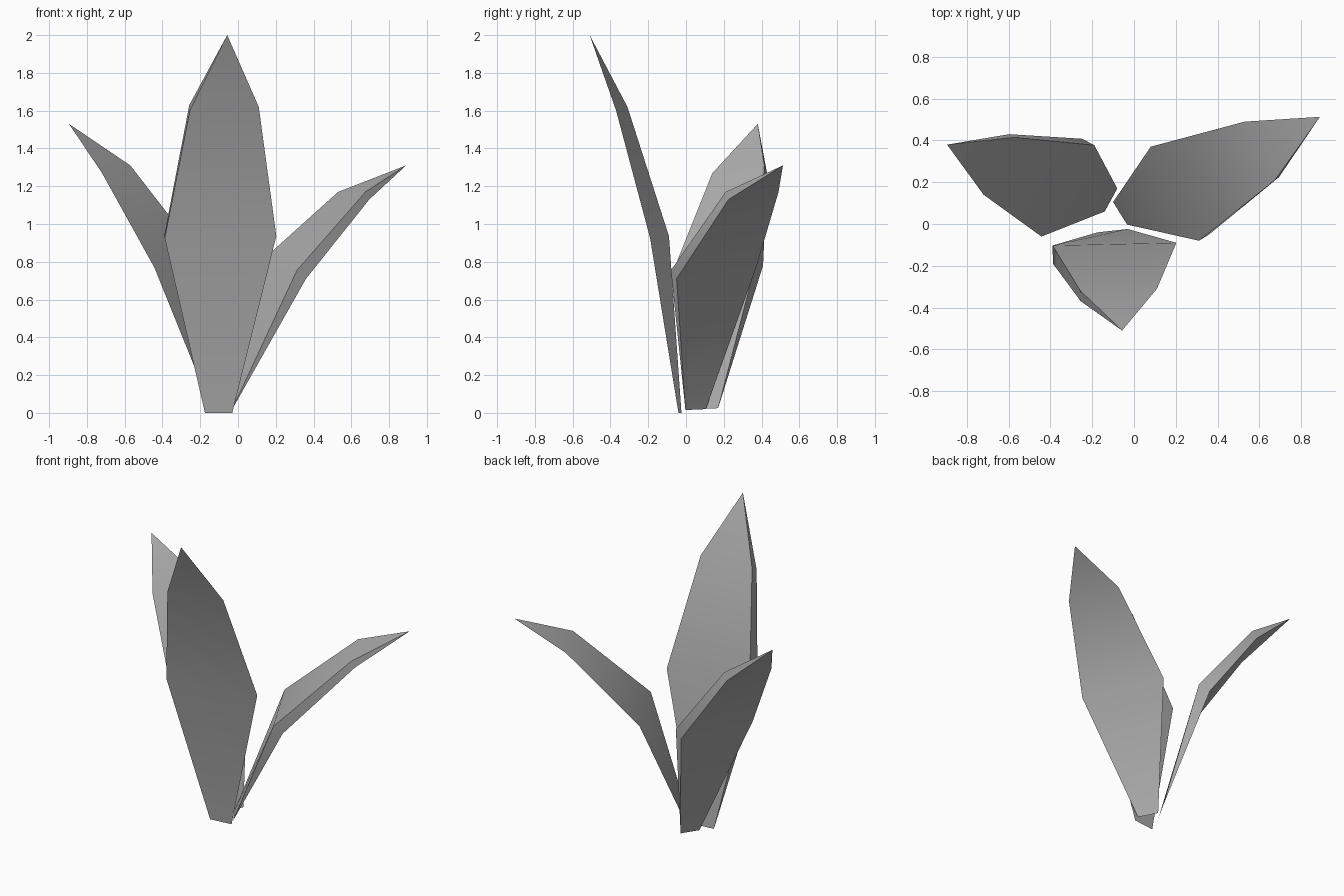
import bpy
import bmesh

if "Cube" in bpy.data.objects:
    bpy.data.objects.remove(bpy.data.objects["Cube"])

# Each leaf: thin edge (base, middle, upper), ridge inner and outer (middle, upper), ridge base, tip
LEAVES = {
    "front_leaf": dict(
        thin=[(-.03, -.024, 0), (.203, -.09, .935), (.11, -.31, 1.62)],
        inner=[(-.39, -.103, .94), (-.258, -.318, 1.63)],
        outer=[(-.388, -.19, .925), (-.255, -.37, 1.6)],
        base=(-.175, -.04, 0), tip=(-.057, -.51, 2)),
    "left_leaf": dict(
        thin=[(-.14, .06, .02), (-.443, -.06, .77), (-.72, .14, 1.27)],
        inner=[(-.19, .377, .82), (-.57, .415, 1.31)],
        outer=[(-.248, .408, .78), (-.597, .43, 1.265)],
        base=(-.08, .17, .025), tip=(-.895, .38, 1.53)),
    "right_leaf": dict(
        thin=[(-.10, .105, .02), (.08, .37, .765), (.53, .49, 1.17)],
        inner=[(.312, -.08, .755), (.675, .21, 1.17)],
        outer=[(.36, -.05, .71), (.695, .225, 1.13)],
        base=(-.033, -.003, .015), tip=(.89, .513, 1.31)),
}

leaf_grey = bpy.data.materials.new("leaf_grey")
leaf_grey.diffuse_color = (.42, .42, .42, 1)
leaf_grey.use_nodes = True
leaf_grey.node_tree.nodes["Principled BSDF"].inputs["Base Color"].default_value = leaf_grey.diffuse_color


def make_leaf(name, thin, inner, outer, base, tip):
    """Closed blade with a wedge section, pinched at the base and tip."""
    bm = bmesh.new()
    t = [bm.verts.new(p) for p in thin]
    root, end = bm.verts.new(base), bm.verts.new(tip)
    i = [root] + [bm.verts.new(p) for p in inner]
    o = [root] + [bm.verts.new(p) for p in outer]
    t, i, o = t + [end], i + [end], o + [end]
    # Join the three long edges with strips
    for a, b in ((t, i), (i, o), (o, t)):
        for k in range(3):
            ring = [a[k], b[k], b[k + 1], a[k + 1]]
            bm.faces.new(list(dict.fromkeys(ring)))
    bmesh.ops.recalc_face_normals(bm, faces=bm.faces)
    mesh = bpy.data.meshes.new(name)
    bm.to_mesh(mesh)
    bm.free()
    mesh.materials.append(leaf_grey)
    leaf = bpy.data.objects.new(name, mesh)
    bpy.context.collection.objects.link(leaf)
    leaf.select_set(True)
    bpy.context.view_layer.objects.active = leaf


for leaf_name, parts in LEAVES.items():
    make_leaf(leaf_name, **parts)
bpy.ops.object.shade_smooth_by_angle()
